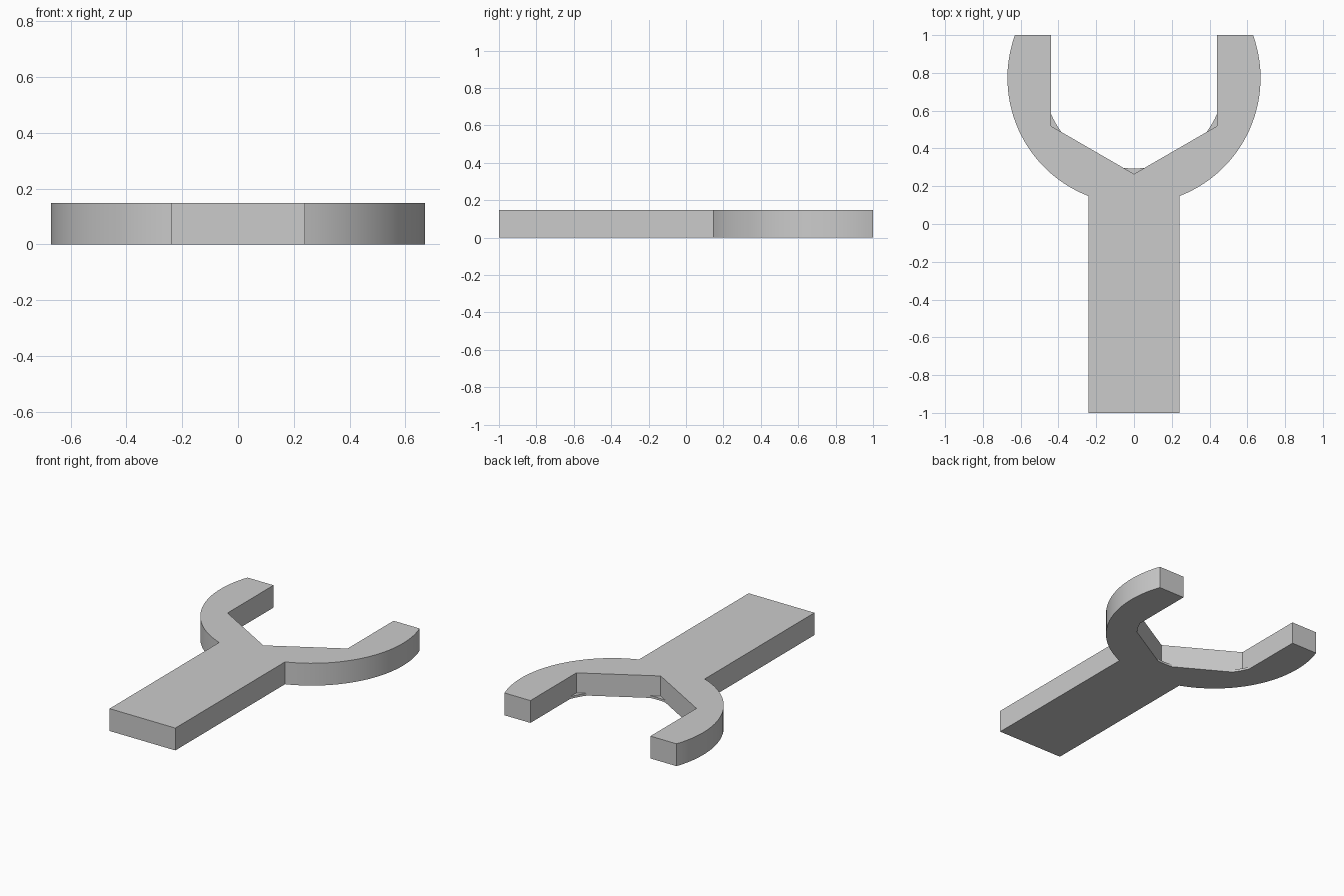
import bpy
import bmesh
import math

cube = bpy.data.objects.get("Cube")
if cube:
    bpy.data.objects.remove(cube, do_unlink=True)

THICK = 0.148       # plate thickness
CY = 0.773          # centre of the jaw
R_HEAD = 0.67       # outer radius of the head
HANDLE = 0.241      # half width of the handle
JAW = 0.44          # half width of the jaw opening
R_HEX = JAW / math.cos(math.pi / 6)
R_WEB = 0.479       # rounding radius at the foot of the jaw corners
WEB = 0.015         # thickness of the corner webs

steel = bpy.data.materials.new("grey steel")
steel.use_nodes = True
steel.diffuse_color = (0.6, 0.6, 0.6, 1)
steel.node_tree.nodes["Principled BSDF"].inputs["Base Color"].default_value = (0.6, 0.6, 0.6, 1)


def arc(radius, start, end, steps):
    """Points on a circle around the jaw centre."""
    angles = [start + (end - start) * i / steps for i in range(steps + 1)]
    return [(radius * math.cos(a), CY + radius * math.sin(a)) for a in angles]


def plate(name, outline, height):
    """Extrude a flat outline upward from the ground."""
    bm = bmesh.new()
    base = bm.faces.new([bm.verts.new((x, y, 0)) for x, y in outline])
    top = bmesh.ops.extrude_face_region(bm, geom=[base], use_keep_orig=True)
    verts = [v for v in top["geom"] if isinstance(v, bmesh.types.BMVert)]
    bmesh.ops.translate(bm, verts=verts, vec=(0, 0, height))
    bmesh.ops.recalc_face_normals(bm, faces=bm.faces)
    mesh = bpy.data.meshes.new(name)
    bm.to_mesh(mesh)
    bm.free()
    mesh.materials.append(steel)
    obj = bpy.data.objects.new(name, mesh)
    bpy.context.collection.objects.link(obj)
    bpy.ops.object.select_all(action="DESELECT")
    obj.select_set(True)
    bpy.context.view_layer.objects.active = obj
    bpy.ops.object.shade_smooth_by_angle(angle=math.radians(25))
    return obj


# Handle and open jaw: right half of the outline, then mirrored
neck_angle = -math.acos(HANDLE / R_HEAD)
tip_angle = math.asin((1 - CY) / R_HEAD)
half = [(HANDLE, -1)] + arc(R_HEAD, neck_angle, tip_angle, 28)
half += [(JAW, 1), (JAW, CY - R_HEX / 2)]
outline = half + [(0, CY - R_HEX)] + [(-x, y) for x, y in reversed(half)]
plate("wrench_body", outline, THICK)

# Thin rounded webs in the three corners of the jaw
spread = math.pi / 6 - math.acos(JAW / R_WEB)
for name, degrees in (("left", -30), ("middle", -90), ("right", -150)):
    a = math.radians(degrees)
    corner = (R_HEX * math.cos(a), CY + R_HEX * math.sin(a))
    plate(name + "_corner_web", arc(R_WEB, a - spread, a + spread, 4) + [corner], WEB)
